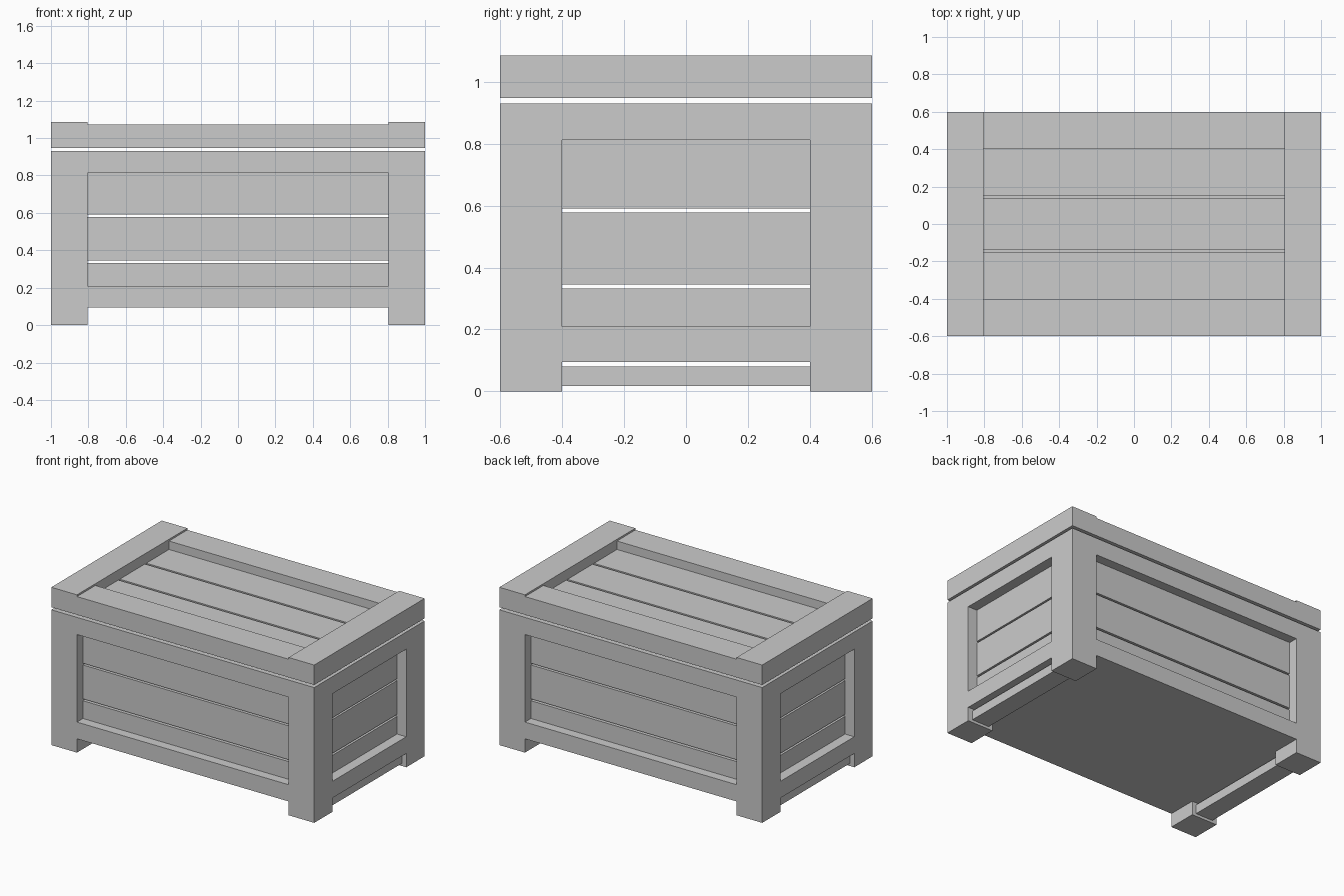
import bpy

if "Cube" in bpy.data.objects:
    bpy.data.objects.remove(bpy.data.objects["Cube"])


def box(name, x, y, z):
    """Axis-aligned box from (min, max) ranges."""
    bpy.ops.mesh.primitive_cube_add(size=1, location=[(a + b) / 2 for a, b in (x, y, z)])
    ob = bpy.context.object
    ob.name = name
    ob.scale = [b - a for a, b in (x, y, z)]
    bpy.ops.object.transform_apply(location=False, rotation=False, scale=True)
    return ob


def span(sign, a, b):
    """Range a..b mirrored to the given side."""
    return (a, b) if sign > 0 else (-b, -a)


X, Y = (-0.805, 0.805), (-0.4, 0.4)
RAILS = {"lower": (0.095, 0.21), "upper": (0.812, 0.93)}
SLATS = [(0.21, 0.332), (0.345, 0.578), (0.59, 0.812)]

for s in (-1, 1):
    side = "right" if s > 0 else "left"
    face = "back" if s > 0 else "front"

    # Corner posts
    for t in (-1, 1):
        box(f"{side}_corner_post", span(s, 0.805, 1), span(t, 0.4, 0.6), (0, 0.93))

    # Horizontal rails
    for level, z in RAILS.items():
        box(f"{face}_{level}_rail", X, span(s, 0.4, 0.6), z)
        box(f"{side}_{level}_rail", span(s, 0.805, 1), Y, z)

    # Recessed wall slats with open gaps
    for z in SLATS:
        box(f"{face}_slat", X, span(s, 0.465, 0.535), z)
        box(f"{side}_slat", span(s, 0.865, 0.93), Y, z)

    # Bar between the feet
    box(f"{side}_foot_bar", span(s, 0.835, 0.967), Y, (0.018, 0.08))

    # Lid frame
    box(f"{side}_lid_end_board", span(s, 0.805, 1), (-0.6, 0.6), (0.948, 1.085))
    box(f"{face}_lid_rail", X, span(s, 0.4, 0.6), (0.948, 1.073))

# Lid slats
for y in ((-0.4, -0.15), (-0.135, 0.138), (0.153, 0.4)):
    box("lid_slat", X, y, (0.965, 1.015))

# Floor of the crate
box("floor", X, Y, (0.095, 0.15))
